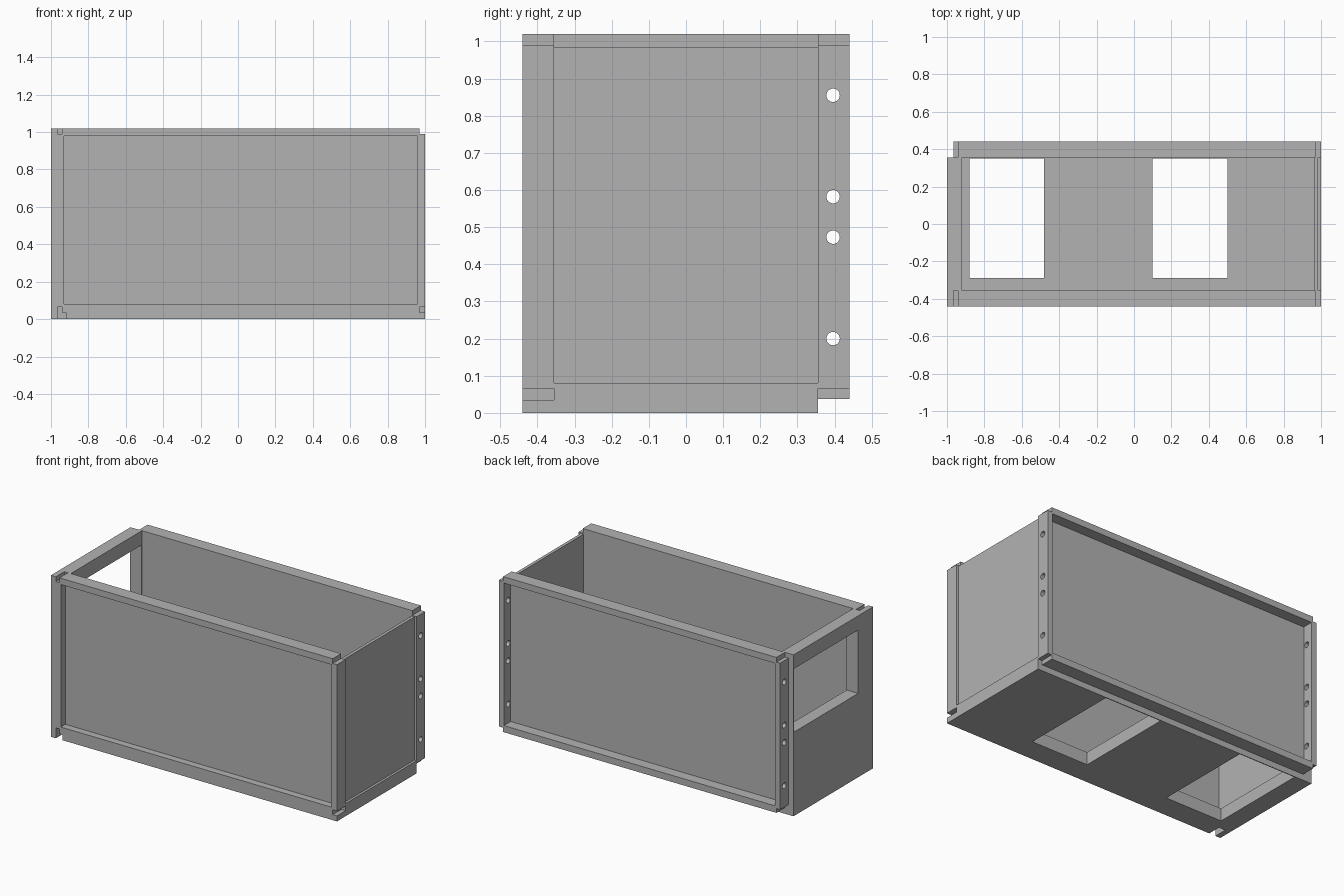
import bpy
import bmesh
import math
from mathutils import Matrix

if "Cube" in bpy.data.objects:
    bpy.data.objects.remove(bpy.data.objects["Cube"], do_unlink=True)

# Single plain grey
GREY = (0.45, 0.45, 0.45, 1.0)
grey = bpy.data.materials.new("plain_grey")
grey.use_nodes = True
grey.diffuse_color = GREY
grey.node_tree.nodes["Principled BSDF"].inputs["Base Color"].default_value = GREY


def add_object(name, bm):
    bmesh.ops.recalc_face_normals(bm, faces=bm.faces)
    mesh = bpy.data.meshes.new(name)
    bm.to_mesh(mesh)
    bm.free()
    mesh.materials.append(grey)
    obj = bpy.data.objects.new(name, mesh)
    bpy.context.scene.collection.objects.link(obj)
    return obj


def prism(name, outline, y0, y1):
    """Extrude an x-z outline from y0 to y1."""
    bm = bmesh.new()
    face = bm.faces.new([bm.verts.new((x, y0, z)) for x, z in outline])
    result = bmesh.ops.extrude_face_region(bm, geom=[face])
    moved = [v for v in result["geom"] if isinstance(v, bmesh.types.BMVert)]
    bmesh.ops.translate(bm, verts=moved, vec=(0, y1 - y0, 0))
    return add_object(name, bm)


def box(name, xs, ys, zs):
    (x0, x1), (z0, z1) = xs, zs
    return prism(name, [(x0, z0), (x1, z0), (x1, z1), (x0, z1)], *ys)


def bore(z):
    """Long rod along x for drilling both back flanges."""
    bm = bmesh.new()
    turn = Matrix.Translation((0, 0.396, z)) @ Matrix.Rotation(math.pi / 2, 4, "Y")
    bmesh.ops.create_cone(bm, cap_ends=True, segments=32, radius1=0.018,
                          radius2=0.018, depth=2.4, matrix=turn)
    return add_object("bore_cutter", bm)


def cut(obj, cutters):
    for cutter in cutters:
        cutter.hide_render = True
        mod = obj.modifiers.new("cut", "BOOLEAN")
        mod.operation = "DIFFERENCE"
        mod.solver = "EXACT"
        mod.object = cutter
        bpy.context.view_layer.objects.active = obj
        bpy.ops.object.modifier_apply(modifier=mod.name)
        bpy.data.objects.remove(cutter, do_unlink=True)


INNER = (-0.355, 0.355)
WINDOW = (-0.29, 0.35)
RECESS_Z = (0.08, 0.98)

# Notched right-hand edge and top, shared by front and back frames
right_and_top = [(0.97, 0.065), (1, 0.065), (1, 0.99), (0.97, 0.99),
                 (0.97, 1.02), (-0.94, 1.02), (-0.94, 0.99), (-0.965, 0.99)]

# Front frame with its recessed panel
front_outline = [(-1, 0), (-0.965, 0), (-0.965, 0.065), (-0.94, 0.065),
                 (-0.94, 0.035), (-0.92, 0.035), (-0.92, 0), (1, 0),
                 (1, 0.035), (0.97, 0.035)]
front_outline += right_and_top + [(-0.965, 1.02), (-1, 1.02)]
front = prism("front_frame", front_outline, -0.44, -0.355)
cut(front, [box("recess_cutter", (-0.93, 0.96), (-0.6, -0.395), RECESS_Z)])

# Back frame with a thin panel and drilled flanges
back_outline = [(-0.94, 0.038), (0.97, 0.038)]
back_outline += right_and_top + [(-0.965, 0.065), (-0.94, 0.065)]
back = prism("back_frame", back_outline, 0.355, 0.44)
cut(back, [box("recess_cutter", (-0.93, 0.965), (0.372, 0.6), RECESS_Z)])
cut(back, [bore(z) for z in (0.2, 0.473, 0.582, 0.855)])

# Floor with two openings
floor = box("floor", (-0.92, 1), INNER, (0, 0.08))
cut(floor, [box("opening_cutter", (x, x + 0.4), WINDOW, (-0.2, 0.3))
            for x in (-0.88, 0.1)])

# Thick end wall with one opening
end_wall = box("right_end_wall", (-1, -0.92), INNER, (0, 1.02))
cut(end_wall, [box("opening_cutter", (-1.2, -0.8), WINDOW, (0.53, 0.93))])

# Thin end panel set between the posts
box("left_end_panel", (0.965, 0.985), INNER, (0.08, 0.985))
